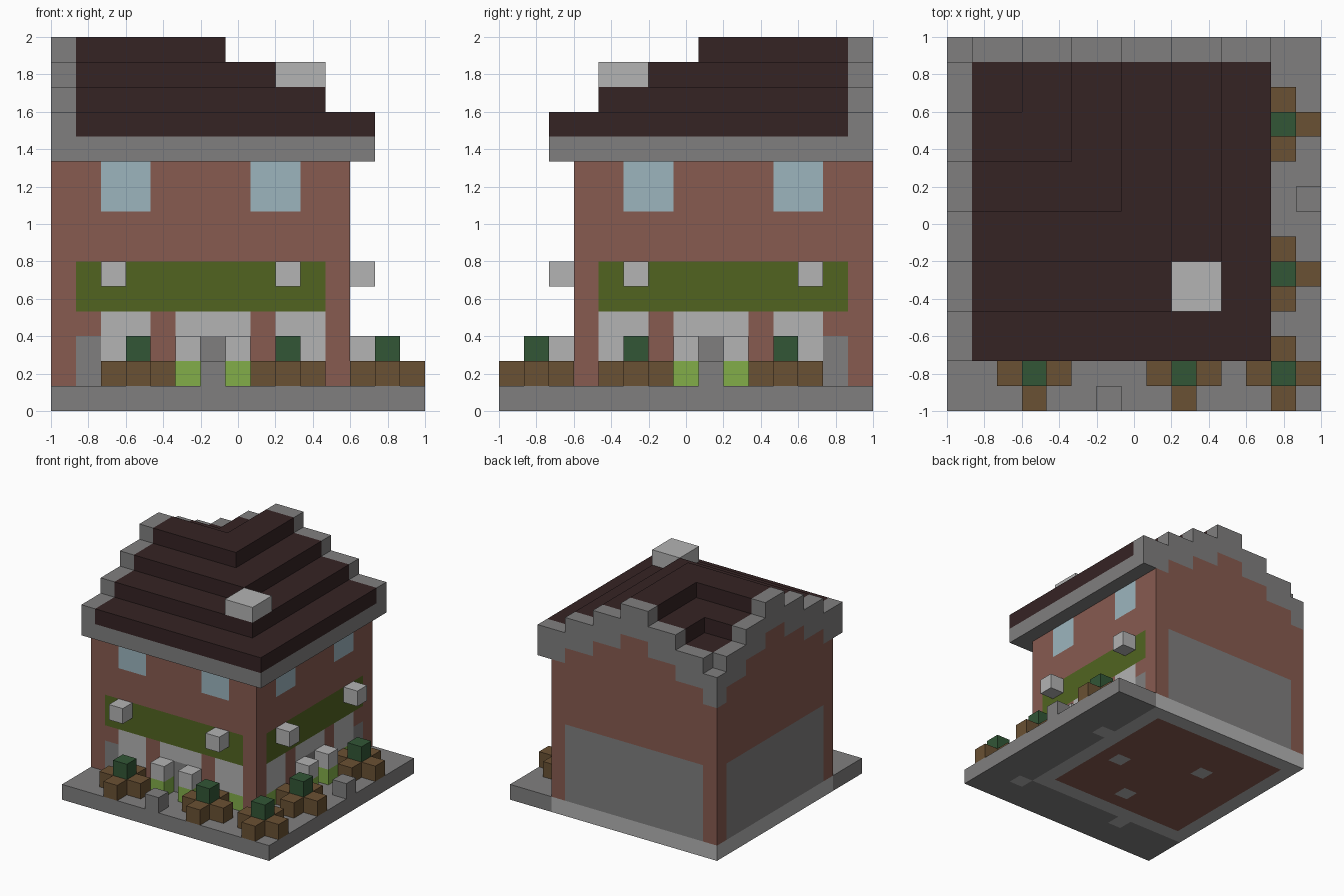
import bpy
import bmesh
from mathutils import Vector

if "Cube" in bpy.data.objects:
    bpy.data.objects.remove(bpy.data.objects["Cube"], do_unlink=True)

UNIT = 2 / 15          # size of one block
SIDES = [Vector(d) for d in ((1, 0, 0), (-1, 0, 0), (0, 1, 0),
                             (0, -1, 0), (0, 0, 1), (0, 0, -1))]

PALETTE = {
    "brick": "875B50", "roof_brown": "352324", "stone_grey": "807F7F",
    "pale_stone": "B3B3B3", "window_blue": "9CB5BE", "awning_green": "516420",
    "fresh_green": "82AE49", "shrub_green": "325636", "planter_brown": "6A5133",
}


def linear(hex_pair):
    c = int(hex_pair, 16) / 255
    return c / 12.92 if c <= 0.04045 else ((c + 0.055) / 1.055) ** 2.4


MATS = {}
for mat_name, code in PALETTE.items():
    m = bpy.data.materials.new(mat_name)
    m.use_nodes = True
    rgba = [linear(code[i:i + 2]) for i in (0, 2, 4)] + [1]
    m.diffuse_color = rgba
    bsdf = m.node_tree.nodes["Principled BSDF"]
    bsdf.inputs["Base Color"].default_value = rgba
    bsdf.inputs["Roughness"].default_value = 0.9
    MATS[mat_name] = m


def build(name, cells):
    """Skin a set of coloured blocks {(u, v, z): colour}.
    u runs to the left from the rear corner, v runs to the front."""
    blocks = {(u, 14 - v, z): c for (u, v, z), c in cells.items()}
    used = sorted(set(blocks.values()))
    bm = bmesh.new()
    verts = {}

    def vert(p):
        key = tuple(round(a) for a in p)
        if key not in verts:
            verts[key] = bm.verts.new(Vector(key) * UNIT - Vector((1, 1, 0)))
        return verts[key]

    for pos, colour in blocks.items():
        mid = Vector(pos) + Vector((0.5, 0.5, 0.5))
        for n in SIDES:
            if tuple(int(a + b) for a, b in zip(pos, n)) in blocks:
                continue
            a = Vector((n.y, n.z, n.x)) / 2
            b = n.cross(a)
            c = mid + n / 2
            face = bm.faces.new([vert(p) for p in (c - a - b, c + a - b, c + a + b, c - a + b)])
            face.material_index = used.index(colour)
    mesh = bpy.data.meshes.new(name)
    bm.to_mesh(mesh)
    bm.free()
    for colour in used:
        mesh.materials.append(MATS[colour])
    obj = bpy.data.objects.new(name, mesh)
    bpy.context.collection.objects.link(obj)


def build_pair(name, cells):
    """Build a part on the front street and its twin on the left street."""
    build("front_" + name, cells)
    build("left_" + name, {(v, u, z): c for (u, v, z), c in cells.items()})


# Pavement, foundation ring and shop floor
PALE_SLABS = {(12, 4), (4, 12), (12, 12), (9, 6), (6, 9), (4, 4)}


def base_colour(u, v):
    if (u, v) in PALE_SLABS:
        return "pale_stone"
    if max(u, v) > 11:
        return "stone_grey"
    return "brick" if 1 <= min(u, v) and max(u, v) <= 10 else "pale_stone"


build("pavement", {(u, v, 0): base_colour(u, v) for u in range(15) for v in range(15)})


# Stepped roof profile, mitred around the corner
def roof_top(u, v):
    return 15 - (abs(max(u, v) - 6) + 1) // 2 + (1 if abs(max(u, v) - 6) == 1 and max(u, v) < 6 else 0)


def ridge_height(u, v):
    m = max(u, v)
    if m in (5, 6):
        return 15
    return 15 - (m - 5) // 2 if m > 6 else 15 - (6 - m) // 2


# Street facade: shop windows, doors, awning band and upper windows
def street_colour(s, z):
    if z >= 8 and s in (2, 3, 8, 9):
        return "window_blue"
    if z in (4, 5) and 1 <= s <= 10:
        return "awning_green"
    if z < 3 and s in (1, 6):
        return "stone_grey"
    if z < 4 and s in (2, 3, 5, 6, 7, 9, 10):
        return "pale_stone" if z > 1 else "fresh_green"
    return "brick"


def wall_colour(u, v, z):
    if z < 10 and max(u, v) == 11:
        if min(u, v) > 0:
            return street_colour(min(u, v), z)
        return "brick"
    if min(u, v) == 0 and 1 <= max(u, v) <= 10 and z < 6:
        return "stone_grey"
    return "brick"


walls = {}
for u in range(12):
    for v in range(12):
        top = ridge_height(u, v) - 2 if min(u, v) == 0 else 10
        for z in range(1, top):
            walls[u, v, z] = wall_colour(u, v, z)
build("walls", walls)

# Roof steps above the eaves, and stone coping along the two rear gables
roof, eaves, coping = {}, {}, {}
for u in range(13):
    for v in range(13):
        top = ridge_height(u, v)
        if min(u, v) == 0:
            for z in (top - 2, top - 1):
                coping[u, v, z] = "stone_grey"
        else:
            eaves[u, v, 10] = "stone_grey"
            for z in range(11, top):
                roof[u, v, z] = "roof_brown"
build("roof", roof)
build("eaves", eaves)
build("gable_coping", coping)

# Chimney
build("chimney", {(u, v, z): "pale_stone" if z == 13 else "stone_grey"
                  for u in (9, 10) for v in (9, 10) for z in (12, 13)})

# Wall lamps
for i, s in enumerate((2, 9)):
    build_pair(f"lamp_{i + 1}", {(s, 12, 5): "pale_stone"})

# Shop door posts and street bollards
for i, s in enumerate((5, 7)):
    build_pair(f"door_post_{i + 1}", {(s, 12, 1): "fresh_green", (s, 12, 2): "pale_stone"})
build_pair("bollard", {(6, 14, 1): "stone_grey"})


# Cross-shaped planters with a shrub in the middle
def planter(u, v):
    cells = {(u + a, v + b, 1): "planter_brown"
             for a in (-1, 0, 1) for b in (-1, 0, 1) if a * b == 0}
    cells[u, v, 2] = "shrub_green"
    return cells


for i, s in enumerate((3, 9)):
    build_pair(f"planter_{i + 1}", planter(s, 13))
build("corner_planter", planter(13, 13))
